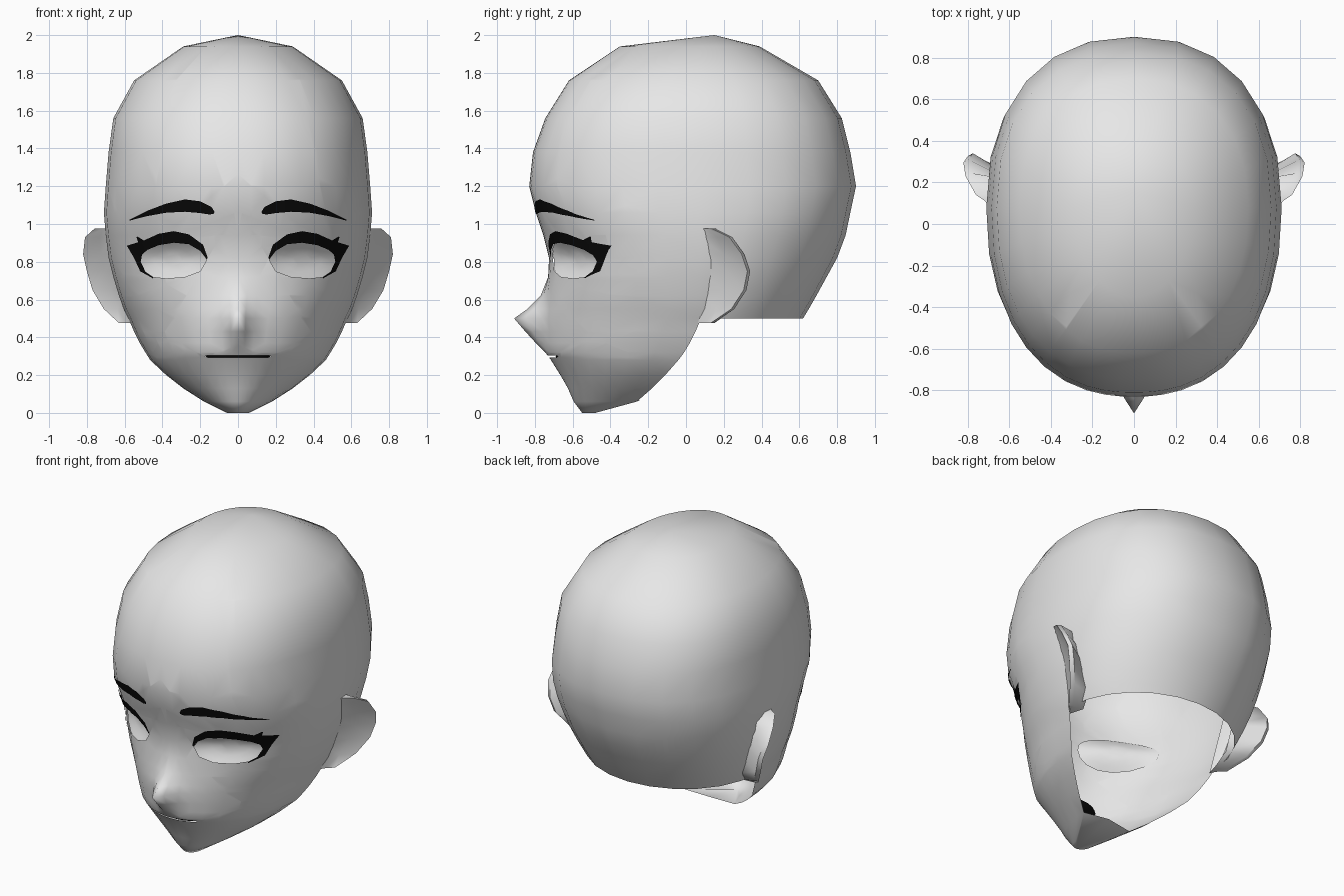
import bpy, bmesh, math
from mathutils import Vector
from mathutils.bvhtree import BVHTree

if "Cube" in bpy.data.objects:
    bpy.data.objects.remove(bpy.data.objects["Cube"])


def material(name, c):
    m = bpy.data.materials.new(name)
    m.diffuse_color = (c, c, c, 1)
    m.use_nodes = True
    m.node_tree.nodes["Principled BSDF"].inputs["Base Color"].default_value = m.diffuse_color
    return m


GREY = material("light_grey", 0.8)
BLACK = material("black", 0.003)


def finish(bm, name, mat, sharp=None, mirror=True):
    me = bpy.data.meshes.new(name)
    bm.to_mesh(me)
    bm.free()
    me.materials.append(mat)
    for p in me.polygons:
        p.use_smooth = True
    if sharp:
        me.set_sharp_from_angle(angle=math.radians(sharp))
    ob = bpy.data.objects.new(name, me)
    bpy.context.collection.objects.link(ob)
    if mirror:
        mod = ob.modifiers.new("mirror", 'MIRROR')
        mod.merge_threshold = 0.0005
    return ob


# Head rings from the crown down: z, front y, widest y, half width, back y, roundness
SKULL = [
    (1.94, -.35, .08, .29, .39, 2.0), (1.76, -.62, .08, .55, .70, 2.2),
    (1.56, -.745, .08, .66, .825, 2.3), (1.38, -.81, .08, .685, .87, 2.3),
    (1.2, -.83, .08, .70, .90, 2.3), (1.06, -.795, .08, .71, .87, 2.3),
    (.94, -.755, .08, .70, .845, 2.2), (.82, -.725, .08, .685, .80, 2.1),
    (.72, -.73, .08, .66, .745, 2.1), (.62, -.745, .08, .63, .69, 2.05),
    (.55, -.755, .08, .605, .65, 2.0), (.5, -.76, .08, .58, .62, 2.0)]
# Jaw rings, open at the back: z, front y, edge y, half width
JAW = [
    (.43, -.755, .05, .55), (.37, -.75, .02, .52), (.32, -.745, -.01, .49),
    (.28, -.715, -.04, .465), (.2, -.665, -.11, .38), (.13, -.625, -.18, .29),
    (.06, -.595, -.26, .18), (0, -.55, -.48, .06)]
NOSE = {.62: .025, .55: .085, .5: .15, .43: .095, .37: .045}
FRONT = [0, 4, 9, 16, 25, 35, 45, 55, 66, 78, 90]
BACK = [105, 120, 135, 150, 165, 180]


def ring(bm, z, yf, ym, w, yb=None, n=2.0):
    out = []
    for deg in FRONT + (BACK if yb is not None else []):
        t = math.radians(deg)
        s, c = max(0, math.sin(t)), math.cos(t)
        if deg in (0, 180):
            s = 0
        x = w * s ** (2 / n)
        depth = abs(c) ** (2 / n) if deg != 90 else 0
        y = ym + ((yf if deg < 90 else yb or 0) - ym) * depth
        if deg < 90:
            y -= NOSE.get(z, 0) * max(0, 1 - x / .1)
        out.append(bm.verts.new((x, y, z)))
    return out


# Half head
bm = bmesh.new()
rings = [ring(bm, *r) for r in SKULL] + [ring(bm, *r) for r in JAW]
crown = bm.verts.new((0, .15, 2))
for a, b in zip(rings[0], rings[0][1:]):
    bm.faces.new((crown, a, b))
for up, low in zip(rings, rings[1:]):
    for j in range(min(len(up), len(low)) - 1):
        bm.faces.new((up[j], low[j], low[j + 1], up[j + 1]))
under = bm.verts.new((0, -.24, .07))
bm.faces.new(list(reversed(rings[-1] + [rings[-2][-1], under])))
bm.normal_update()
skin = BVHTree.FromBMesh(bm)


def on_face(x, z, out=0.0):
    hit = skin.ray_cast(Vector((x, -3, z)), Vector((0, 1, 0)))[0]
    return Vector((x, hit.y - out, z))


def cut_hole(bm, outline):
    """Cut a convex opening, outline counter-clockwise in x, z."""
    planes = []

    def inside():
        res = []
        for f in bm.faces:
            c = f.calc_center_median()
            if c.y < -.3 and all((c - co).dot(no) < 0 for co, no in planes):
                res.append(f)
        return res
    for (ax, az), (bx, bz) in zip(outline, outline[1:] + outline[:1]):
        co, no = Vector((ax, 0, az)), Vector((bz - az, 0, ax - bx)).normalized()
        faces = inside()
        geom = set(faces)
        for f in faces:
            geom.update(f.edges)
            geom.update(f.verts)
        bmesh.ops.bisect_plane(bm, geom=list(geom), dist=1e-5, plane_co=co, plane_no=no)
        planes.append((co, no))
    bmesh.ops.delete(bm, geom=inside(), context='FACES')


# Eye opening and mouth slit
cut_hole(bm, [(.165, .81), (.20, .75), (.28, .72), (.38, .712), (.45, .72), (.495, .75),
              (.518, .80), (.51, .84), (.48, .865), (.42, .89), (.34, .903), (.26, .895), (.20, .86)])
cut_hole(bm, [(-.1, .294), (.16, .294), (.175, .3), (.16, .305), (-.1, .305)])
finish(bm, "head", GREY)


def strip(name, upper, lower, out=.01, steps=3, rows=2):
    """Thin band laid on the face between two lines of x, z points."""
    bm = bmesh.new()
    pts = []
    for k in range(len(upper) - 1):
        for s in range(steps + (k == len(upper) - 2)):
            f = s / steps
            u = Vector(upper[k]).lerp(Vector(upper[k + 1]), f)
            l = Vector(lower[k]).lerp(Vector(lower[k + 1]), f)
            pts.append([u.lerp(l, r / rows) for r in range(rows + 1)])
    grid = [[bm.verts.new(on_face(p.x, p.y, out)) for p in col] for col in pts]
    for a, b in zip(grid, grid[1:]):
        for r in range(rows):
            bm.faces.new((a[r], a[r + 1], b[r + 1], b[r]))
    bmesh.ops.remove_doubles(bm, verts=bm.verts, dist=.0005)
    return finish(bm, name, BLACK)


# Eyebrows and eyelashes
strip("eyebrows",
      [(.125, 1.065), (.14, 1.09), (.2, 1.12), (.28, 1.13), (.38, 1.108), (.48, 1.07), (.575, 1.022)],
      [(.127, 1.055), (.15, 1.05), (.2, 1.058), (.28, 1.065), (.38, 1.06), (.48, 1.042), (.575, 1.018)])
strip("eyelashes",
      [(.16, .82), (.185, .89), (.26, .945), (.34, .962), (.42, .948), (.5, .912), (.588, .885),
       (.55, .82), (.518, .75), (.45, .712)],
      [(.166, .815), (.20, .858), (.26, .893), (.34, .901), (.42, .888), (.48, .863), (.508, .838),
       (.515, .80), (.49, .747), (.45, .718)])
strip("lash_spikes", [(.485, .905), (.535, .935)], [(.525, .89), (.537, .93)], .015)

# Hollow eye bowls behind the openings
bm = bmesh.new()
N = 16
loops = []
for s in (1, .75, .5, .25):
    row = []
    for k in range(N):
        a = 2 * math.pi * k / N
        row.append(bm.verts.new(on_face(.342 + .205 * s * math.cos(a), .81 + .125 * s * math.sin(a),
                                        -.012 - .06 * (1 - s * s))))
    loops.append(row)
for o, i in zip(loops, loops[1:]):
    for k in range(N):
        q = (k + 1) % N
        bm.faces.new((o[k], o[q], i[q], i[k]))
bm.faces.new(loops[-1])
finish(bm, "eyes", GREY)

# Mouth interior
bm = bmesh.new()
bmesh.ops.create_uvsphere(bm, u_segments=16, v_segments=8, radius=1)
for v in bm.verts:
    v.co = Vector((v.co.x * .17, -.59 + v.co.y * .1, .3 + v.co.z * .05))
finish(bm, "mouth_interior", BLACK, mirror=False)

# Ears: rim z, x, y down the outer edge
bm = bmesh.new()
RIM = [(.975, .76, .14), (.93, .81, .23), (.84, .82, .295), (.75, .80, .325),
       (.65, .77, .305), (.55, .71, .24), (.475, .63, .13)]
rows = []
for z, x, y in RIM:
    root = .56 + (z - .475) * .24
    front = .05 + .03 * (z - .475)
    sect = [(root, front), (root * .55 + x * .45, front * .4 + y * .6), (x, y),
            (x - .025, y + .015), (root - .03, min(y, .2) + .02)]
    rows.append([bm.verts.new((px, py, z)) for px, py in sect])
for a, b in zip(rows, rows[1:]):
    for k in range(4):
        bm.faces.new((a[k], b[k], b[k + 1], a[k + 1]))
bm.faces.new(rows[0])
bm.faces.new(list(reversed(rows[-1])))
finish(bm, "ears", GREY, sharp=50)
